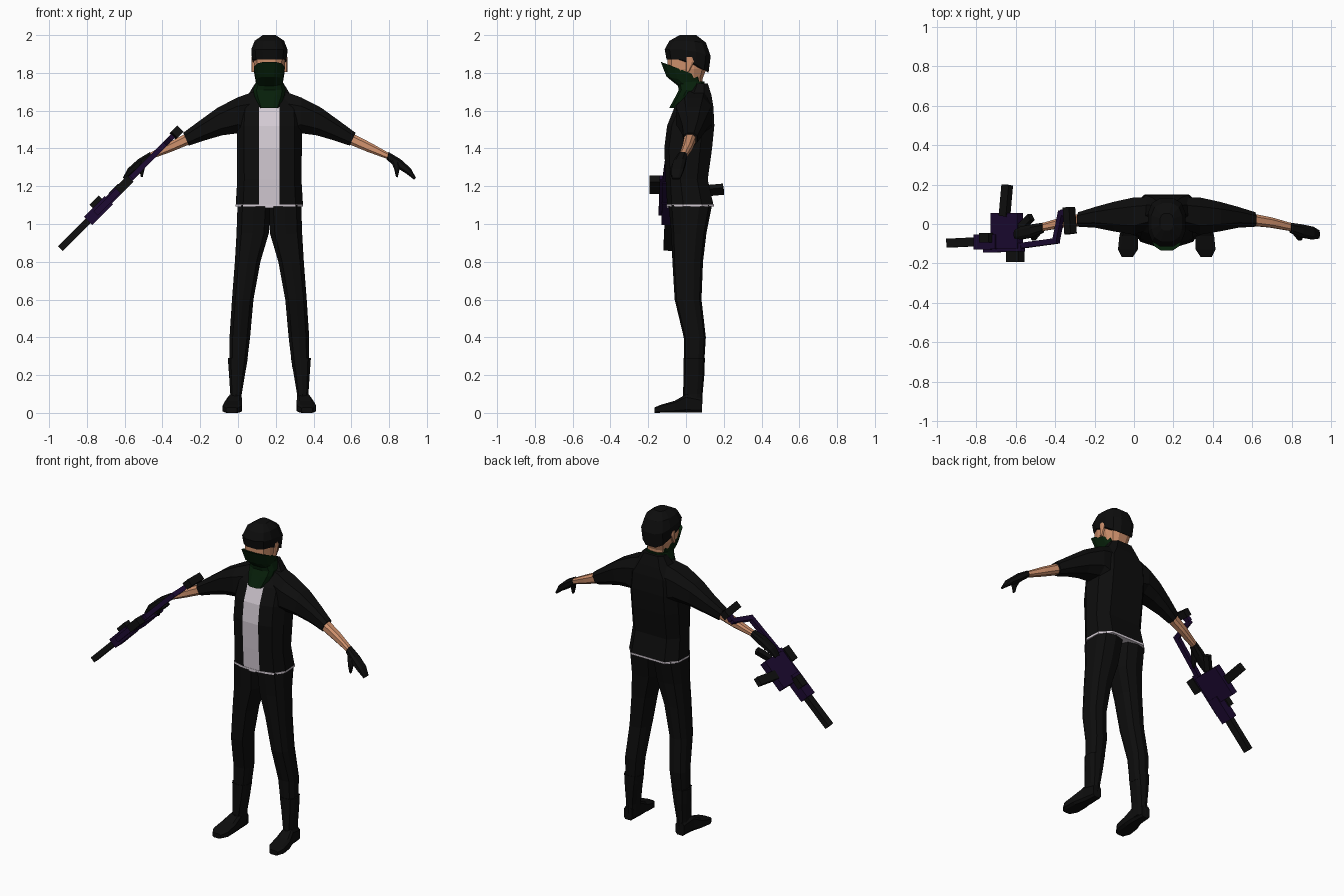
import bpy, bmesh, math
from mathutils import Vector, Matrix

if "Cube" in bpy.data.objects:
    bpy.data.objects.remove(bpy.data.objects["Cube"], do_unlink=True)

CX = 0.166  # centre line of the figure


def material(name, *rgb):
    m = bpy.data.materials.new(name)
    m.use_nodes = True
    m.diffuse_color = (*rgb, 1)
    bsdf = m.node_tree.nodes["Principled BSDF"]
    bsdf.inputs["Base Color"].default_value = (*rgb, 1)
    bsdf.inputs["Roughness"].default_value = 0.9
    return m


BLACK = material("cloth_black", 0.004, 0.004, 0.004)
WHITE = material("shirt_white", 0.66, 0.6, 0.66)
SKIN = material("skin", 0.62, 0.28, 0.15)
GREEN = material("scarf_green", 0.002, 0.014, 0.003)
PURPLE = material("gun_purple", 0.012, 0.003, 0.032)
METAL = material("gun_black", 0.005, 0.005, 0.005)


def finish(name, bm, *mats):
    bmesh.ops.recalc_face_normals(bm, faces=bm.faces)
    mesh = bpy.data.meshes.new(name)
    bm.to_mesh(mesh)
    bm.free()
    for m in mats:
        mesh.materials.append(m)
    ob = bpy.data.objects.new(name, mesh)
    bpy.context.collection.objects.link(ob)
    return ob


def loft(name, rings, *mats):
    """Skin a list of closed point rings and cap both ends."""
    bm = bmesh.new()
    rows = [[bm.verts.new(p) for p in r] for r in rings]
    n = len(rows[0])
    for a, b in zip(rows, rows[1:]):
        for i in range(n):
            j = (i + 1) % n
            bm.faces.new((a[i], a[j], b[j], b[i]))
    bm.faces.new(rows[0])
    bm.faces.new(rows[-1])
    return finish(name, bm, *mats)


def oval(c, u, v, n=10, power=0.75):
    """Rounded ring around c with half axes u and v."""
    pts = []
    for i in range(n):
        a = math.tau * (i + 0.5) / n
        p, q = math.cos(a), math.sin(a)
        pts.append(Vector(c) + Vector(u) * math.copysign(abs(p) ** power, p)
                   + Vector(v) * math.copysign(abs(q) ** power, q))
    return pts


def flat_ring(z, x0, x1, y0, y1, tilt=0.0, n=10):
    """Ring around a vertical part; tilt is the drop from front to back."""
    return oval(((x0 + x1) / 2, (y0 + y1) / 2, z - tilt / 2),
                ((x1 - x0) / 2, 0, 0), (0, (y1 - y0) / 2, -tilt / 2), n)


def limb_ring(side, top, bottom, y0, y1, n=8):
    """Ring around an arm, from its top and bottom points (out, z)."""
    t = Vector((CX + side * top[0], 0, top[1]))
    b = Vector((CX + side * bottom[0], 0, bottom[1]))
    c = (t + b) / 2 + Vector((0, (y0 + y1) / 2, 0))
    return oval(c, (t - b) / 2, (0, (y1 - y0) / 2, 0), n)


def torso_ring(z, w, f, b):
    half = [(0, f), (0.055, f), (w * 0.78, f + 0.025), (w, f * 0.65 + b * 0.35),
            (w * 0.97, f * 0.25 + b * 0.75), (w * 0.65, b), (0, b)]
    pts = half + [(-x, y) for x, y in half[-2:0:-1]]
    return [(CX + x, y, z) for x, y in pts]


# Jacket, with the shirt showing down the open front
jacket = loft("jacket", [torso_ring(*r) for r in (
    (1.103, 0.178, -0.1, 0.145), (1.235, 0.17, -0.108, 0.115),
    (1.4, 0.172, -0.115, 0.138), (1.52, 0.172, -0.1, 0.15),
    (1.62, 0.165, -0.06, 0.145), (1.68, 0.115, -0.015, 0.135),
    (1.745, 0.075, 0.03, 0.115))], BLACK, WHITE)
for p in jacket.data.polygons:
    c = p.center
    if p.normal.y < -0.5 and abs(c.x - CX) < 0.05 and c.z < 1.63:
        p.material_index = 1
loft("shirt_hem", [torso_ring(z, 0.179, -0.102, 0.147) for z in (1.092, 1.104)], WHITE)

# Trousers, boots and arms on both sides
for side, label in ((1, "left"), (-1, "right")):
    def leg(name, rows):
        loft(label + name, [flat_ring(z, CX + side * a, CX + side * b, y0, y1)
                            for z, a, b, y0, y1 in rows], BLACK)

    leg("_trouser_leg", ((1.1, -0.01, 0.172, -0.092, 0.138), (0.95, 0.0, 0.177, -0.078, 0.108),
                         (0.8, 0.045, 0.185, -0.072, 0.09), (0.6, 0.082, 0.2, -0.06, 0.082),
                         (0.4, 0.1, 0.213, -0.012, 0.105), (0.24, 0.12, 0.212, -0.008, 0.095)))
    leg("_boot_shaft", ((0.29, 0.112, 0.222, -0.012, 0.1), (0.2, 0.128, 0.215, -0.012, 0.097),
                        (0.1, 0.145, 0.208, -0.016, 0.088), (0.02, 0.145, 0.215, -0.02, 0.085)))

    # Shoe is lofted from heel to toe
    shoe = []
    for y, a, b, h in ((0.085, 0.152, 0.212, 0.08), (0.0, 0.145, 0.222, 0.1),
                       (-0.06, 0.142, 0.242, 0.065), (-0.13, 0.145, 0.249, 0.045),
                       (-0.166, 0.17, 0.23, 0.03)):
        shoe.append(oval((CX + side * (a + b) / 2, y, h / 2),
                         ((b - a) / 2, 0, 0), (0, 0, h / 2), 8, 0.45))
    loft(label + "_shoe", shoe, BLACK)

    def arm(name, rows, mat):
        loft(label + name, [limb_ring(side, *r) for r in rows], mat)

    arm("_sleeve", (((0.08, 1.71), (0.1, 1.43), -0.03, 0.14),
                    ((0.17, 1.675), (0.165, 1.475), -0.06, 0.14),
                    ((0.275, 1.62), (0.25, 1.465), -0.042, 0.117),
                    ((0.37, 1.55), (0.34, 1.44), -0.022, 0.09),
                    ((0.457, 1.485), (0.425, 1.413), -0.016, 0.062)), BLACK)
    arm("_forearm", (((0.44, 1.482), (0.41, 1.425), -0.01, 0.055),
                     ((0.54, 1.43), (0.515, 1.382), -0.02, 0.035),
                     ((0.642, 1.372), (0.628, 1.342), -0.038, 0.004)), SKIN)
    arm("_glove", (((0.632, 1.382), (0.62, 1.34), -0.045, 0.008),
                   ((0.695, 1.345), (0.668, 1.3), -0.07, 0.0),
                   ((0.75, 1.295), (0.725, 1.265), -0.08, -0.012),
                   ((0.776, 1.245), (0.765, 1.235), -0.075, -0.03)), BLACK)
    arm("_thumb", (((0.69, 1.335), (0.64, 1.34), -0.065, -0.03),
                   ((0.69, 1.29), (0.66, 1.29), -0.085, -0.055),
                   ((0.68, 1.247), (0.67, 1.25), -0.08, -0.062)), BLACK)

    # Ear
    loft(label + "_ear", [flat_ring(z, CX + side * 0.07, CX + side * 0.096, 0.0, y)
                          for z, y in ((1.805, 0.015), (1.86, 0.045), (1.885, 0.035))], SKIN)

# Head, cap, face mask and scarf
def stack(name, rows, mat):
    loft(name, [flat_ring(z, CX - w, CX + w, y0, y1, tilt, 12)
                for z, w, y0, y1, tilt in rows], mat)


stack("head", ((1.68, 0.055, 0.0, 0.09, 0), (1.77, 0.07, -0.06, 0.09, 0),
               (1.82, 0.084, -0.1, 0.11, 0), (1.9, 0.086, -0.1, 0.115, 0)), SKIN)
stack("face_mask", ((1.86, 0.083, -0.137, 0.085, 0.085), (1.78, 0.074, -0.105, 0.092, 0.04),
                    (1.72, 0.068, -0.03, 0.1, 0)), GREEN)
stack("scarf", ((1.755, 0.072, -0.05, 0.1, 0), (1.71, 0.088, -0.04, 0.098, 0),
                (1.68, 0.082, -0.055, 0.08, 0), (1.615, 0.056, -0.09, 0.04, 0)), GREEN)

# Cap drops over the nape behind the ears
cap = []
for z, w, y0, y1, drop in ((1.872, 0.092, -0.106, 0.122, 0.66), (1.925, 0.098, -0.116, 0.134, 0.3),
                           (1.97, 0.08, -0.09, 0.108, 0.1), (2.0, 0.035, -0.035, 0.055, 0)):
    ring = flat_ring(z, CX - w, CX + w, y0, y1, 0, 12)
    for p in ring:
        p.z -= max(0, p.y - 0.01) * drop
    cap.append(ring)
loft("cap", cap, BLACK)

# Gun, laid out along the right arm: s runs butt to muzzle, y is depth
ALONG = Vector((-1, 0, -1)).normalized()
ACROSS = Vector((-1, 0, 1)).normalized()
BUTT = Vector((-0.33, 0, 1.48))


def bar(name, start, end, width, thick, mat, off=0.0):
    a, b = (BUTT + ALONG * s + Vector((0, y, 0)) + ACROSS * off for s, y in (start, end))
    axis = (b - a).normalized()
    frame = Matrix((axis, ACROSS, axis.cross(ACROSS))).transposed().to_4x4()
    bm = bmesh.new()
    bmesh.ops.create_cube(bm, size=1, matrix=Matrix.Translation((a + b) / 2) @ frame
                          @ Matrix.Diagonal(((b - a).length, thick, width, 1)))
    finish(name, bm, mat)


bar("gun_barrel", (0.6, -0.088), (0.862, -0.097), 0.045, 0.034, METAL)
bar("gun_handguard", (0.5, -0.09), (0.655, -0.092), 0.075, 0.06, PURPLE)
bar("gun_receiver", (0.35, -0.035), (0.54, -0.035), 0.18, 0.045, PURPLE)
bar("gun_top_rail", (0.33, -0.125), (0.6, -0.13), 0.03, 0.03, PURPLE)
bar("gun_side_block", (0.52, -0.07), (0.59, -0.07), 0.05, 0.04, METAL, 0.035)
bar("gun_scope", (0.34, -0.165), (0.43, -0.165), 0.055, 0.045, METAL)
bar("gun_magazine", (0.45, 0.04), (0.43, 0.198), 0.052, 0.032, METAL, 0.012)
bar("gun_grip", (0.35, -0.02), (0.27, 0.035), 0.035, 0.03, METAL)
bar("gun_stock_tube", (0.36, -0.112), (0.08, -0.085), 0.028, 0.028, PURPLE)
bar("gun_stock_arm", (0.095, -0.095), (0.05, 0.065), 0.028, 0.028, PURPLE)
bar("gun_stock_link", (0.05, 0.06), (0.0, 0.05), 0.03, 0.028, PURPLE)
bar("gun_butt_pad", (0.0, 0.085), (-0.012, -0.05), 0.045, 0.045, METAL)

# Belt buckle
bm = bmesh.new()
bmesh.ops.create_cube(bm, size=1, matrix=Matrix.Translation((CX, -0.096, 1.088))
                      @ Matrix.Diagonal((0.045, 0.008, 0.008, 1)))
finish("belt_buckle", bm, WHITE)
